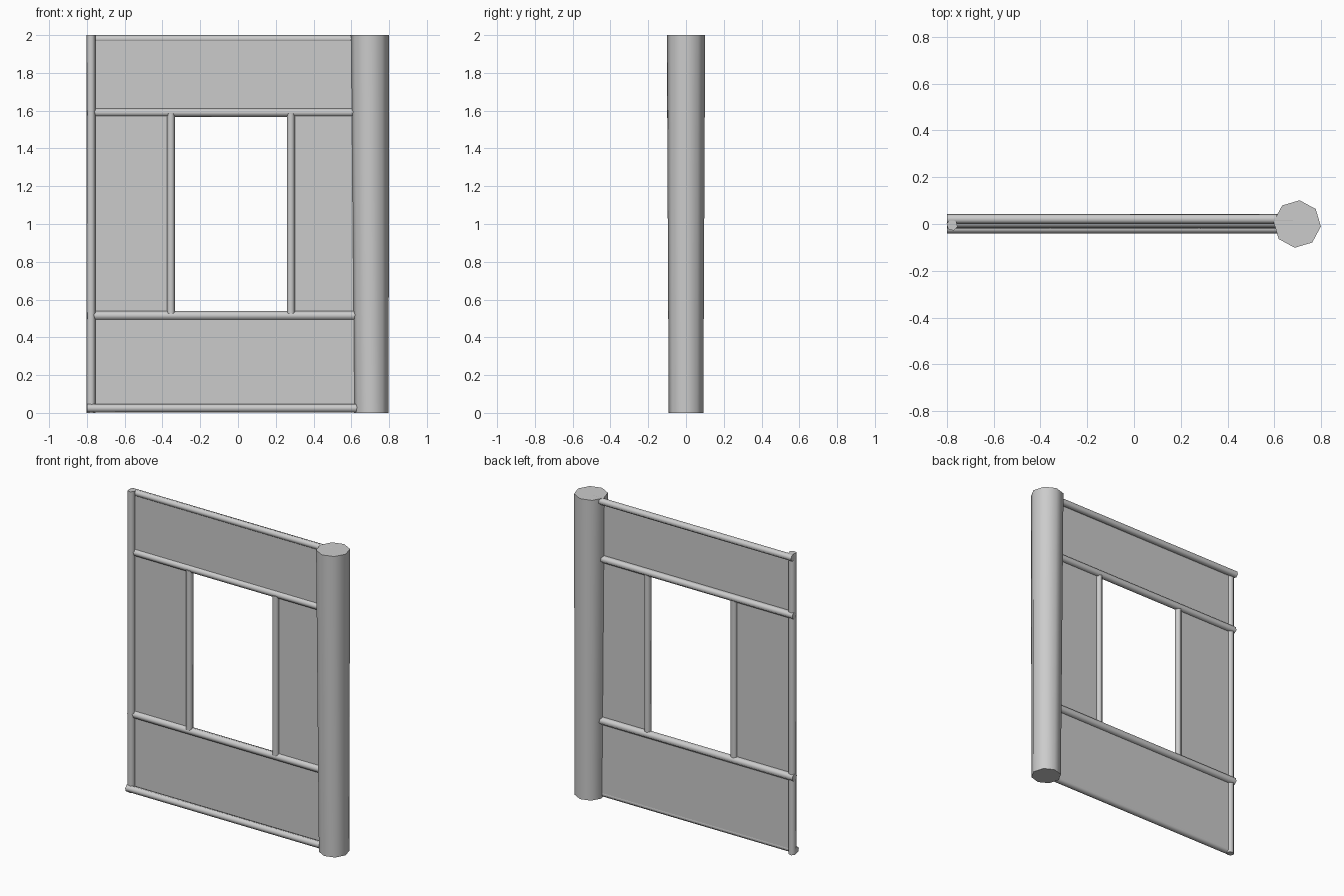
import bpy, bmesh, math
from mathutils import Vector, Matrix

if "Cube" in bpy.data.objects:
    bpy.data.objects.remove(bpy.data.objects["Cube"])


def finish(name, bm, smooth=True):
    mesh = bpy.data.meshes.new(name)
    bm.normal_update()
    bm.to_mesh(mesh)
    bm.free()
    obj = bpy.data.objects.new(name, mesh)
    bpy.context.collection.objects.link(obj)
    if smooth:
        bpy.ops.object.select_all(action='DESELECT')
        obj.select_set(True)
        bpy.context.view_layer.objects.active = obj
        bpy.ops.object.shade_smooth_by_angle(angle=math.radians(65))
    return obj


def pole(name, start, end, r1, r2, sides, turn=0.0):
    """Tapered capped pole between two points."""
    a, b = Vector(start), Vector(end)
    d = b - a
    bm = bmesh.new()
    bmesh.ops.create_cone(bm, cap_ends=True, segments=sides,
                          radius1=r1, radius2=r2, depth=d.length)
    rot = d.to_track_quat('Z', 'Y').to_matrix().to_4x4()
    spin = Matrix.Rotation(math.radians(turn), 4, 'Z')
    bm.transform(Matrix.Translation((a + b) / 2) @ rot @ spin)
    return finish(name, bm)


# Heavy corner post, slightly wider at the top
pole("corner_post", (0.706, 0, 0), (0.698, 0, 2), 0.092, 0.102, 8, -6)

# Thin edge post on the free side
pole("edge_post", (-0.778, -0.005, 0), (-0.778, -0.005, 2), 0.024, 0.024, 6, 15)

# Horizontal rails: height, depth offset, radius
rails = {"bottom_rail": (0.025, -0.019, 0.023),
         "sill_rail": (0.515, 0.004, 0.025),
         "lintel_rail": (1.59, 0.006, 0.023),
         "top_rail": (1.979, 0.021, 0.022)}
for name, (z, y, r) in rails.items():
    pole(name, (-0.8, y, z), (0.68, y, z), r, r, 6, 15)

# Window jambs
for name, x in (("left_jamb", -0.355), ("right_jamb", 0.28)):
    pole(name, (x, 0, 0.525), (x, 0, 1.585), 0.022, 0.022, 6, 15)

# Thin wall sheet with a window opening
xs = (-0.778, -0.355, 0.28, 0.68)
zs = (0.02, 0.515, 1.59, 1.968)
bm = bmesh.new()
grid = [[bm.verts.new((x, 0, z)) for x in xs] for z in zs]
for j in range(3):
    for i in range(3):
        if (i, j) != (1, 1):
            bm.faces.new((grid[j][i], grid[j][i + 1],
                          grid[j + 1][i + 1], grid[j + 1][i]))
finish("wall_panel", bm, smooth=False)
